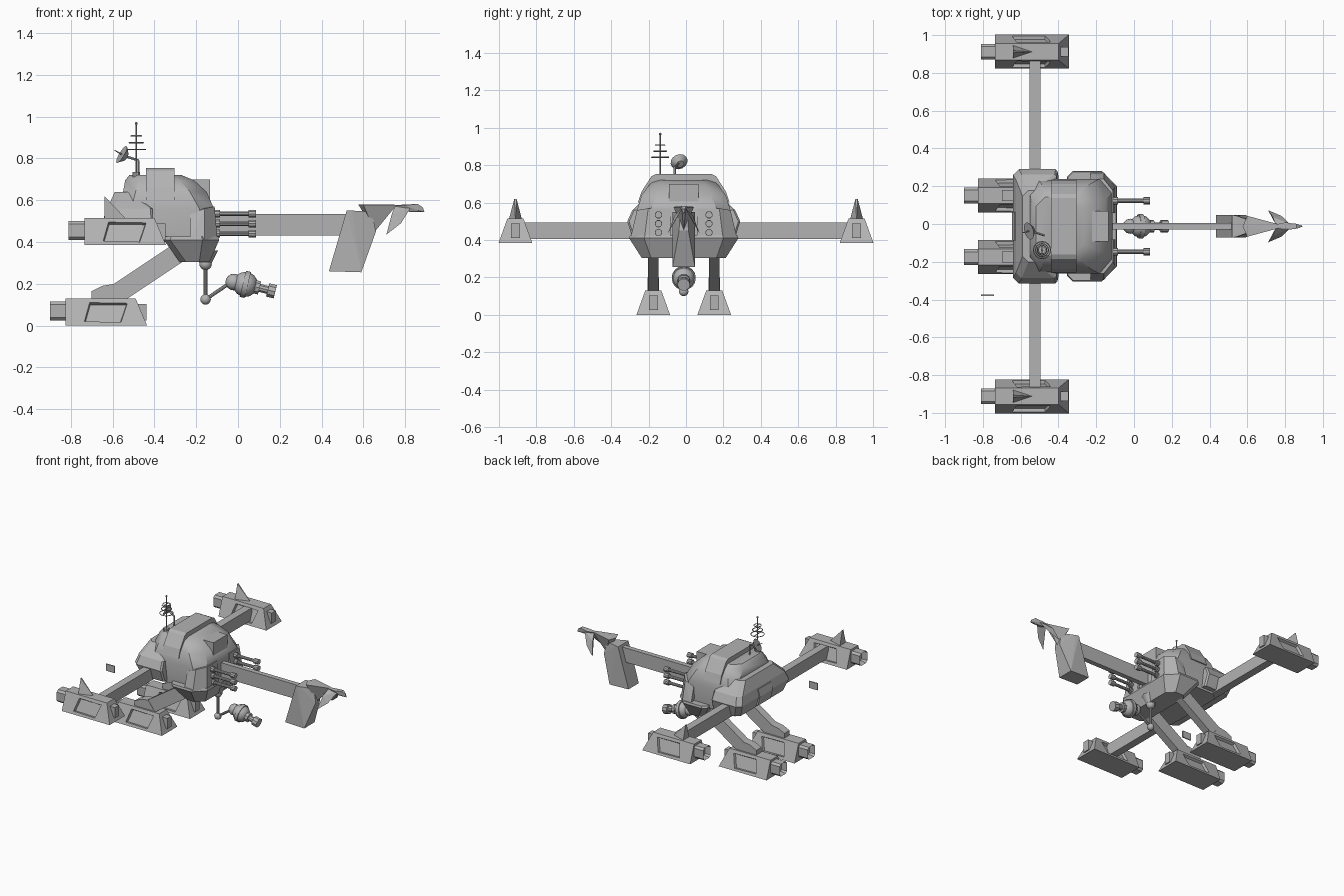
import bpy, bmesh
from math import radians
from mathutils import Vector

if bpy.data.objects.get("Cube"):
    bpy.data.objects.remove(bpy.data.objects["Cube"])

MID = -0.012  # centreline of the hull

grey = bpy.data.materials.new("plain grey")
grey.use_nodes = True
COLOUR = (0.45, 0.45, 0.45, 1)
grey.diffuse_color = COLOUR
grey.node_tree.nodes["Principled BSDF"].inputs["Base Color"].default_value = COLOUR


def finish(name, bm, smooth=False):
    bmesh.ops.recalc_face_normals(bm, faces=bm.faces)
    me = bpy.data.meshes.new(name)
    bm.to_mesh(me)
    bm.free()
    me.materials.append(grey)
    ob = bpy.data.objects.new(name, me)
    bpy.context.collection.objects.link(ob)
    if smooth:
        bpy.ops.object.select_all(action='DESELECT')
        ob.select_set(True)
        bpy.context.view_layer.objects.active = ob
        bpy.ops.object.shade_smooth_by_angle(angle=radians(35))
    return ob


def solid(points):
    """Convex solid with flat faces merged."""
    bm = bmesh.new()
    for p in points:
        bm.verts.new(p)
    bmesh.ops.convex_hull(bm, input=bm.verts[:])
    bmesh.ops.dissolve_limit(bm, angle_limit=0.01, verts=bm.verts[:], edges=bm.edges[:])
    return bm


def hull(name, points):
    return finish(name, solid(points))


def box_points(x0, x1, y, hy, z0, z1):
    return [(x, y + s * hy, z) for x in (x0, x1) for s in (-1, 1) for z in (z0, z1)]


def slab(name, profile, y, hy):
    """Side profile (x, z) given thickness along y."""
    return hull(name, [(x, y + s * hy, z) for x, z in profile for s in (-1, 1)])


def loft(name, rings, smooth=False):
    """Stack of chamfered rectangles: z, x back, x front, half width, chamfers."""
    bm = bmesh.new()
    loops = []
    for z, x0, x1, hy, cb, cf in rings:
        half = [(x0, hy - cb), (x0 + cb, hy), (x1 - cf, hy), (x1, hy - cf)]
        ring = half + [(x, -y) for x, y in reversed(half)]
        loops.append([bm.verts.new((x, MID + y, z)) for x, y in ring])
    for a, b in zip(loops, loops[1:]):
        for i in range(8):
            j = (i + 1) % 8
            bm.faces.new((a[i], a[j], b[j], b[i]))
    bm.faces.new(loops[0])
    bm.faces.new(loops[-1])
    return finish(name, bm, smooth)


def rod(name, a, b, r, r2=None, sides=10):
    a, b = Vector(a), Vector(b)
    bm = bmesh.new()
    bmesh.ops.create_cone(bm, cap_ends=True, segments=sides, radius1=r,
                          radius2=r if r2 is None else r2, depth=(b - a).length)
    turn = Vector((0, 0, 1)).rotation_difference(b - a).to_matrix().to_4x4()
    bm.transform(turn)
    bmesh.ops.translate(bm, verts=bm.verts, vec=(a + b) / 2)
    return finish(name, bm, True)


def ball(name, centre, r, sides=12):
    bm = bmesh.new()
    bmesh.ops.create_uvsphere(bm, u_segments=sides, v_segments=8, radius=r)
    bmesh.ops.translate(bm, verts=bm.verts, vec=centre)
    return finish(name, bm, True)


def pod(name, x, y, z):
    """Thruster pod with recessed side panels, nose block and nozzle."""
    bm = solid([(x + dx, y + s * hy, z + dz) for s in (-1, 1)
                for dx, hy, dz in ((0, .09, 0), (.39, .09, 0), (0, .043, .13), (.335, .043, .13))])
    bm.normal_update()
    sides = [f for f in bm.faces if abs(f.normal.y) > 0.8]
    bmesh.ops.inset_individual(bm, faces=sides, thickness=0.03)
    for f in sides:
        mid = f.calc_center_median()
        for v in f.verts:
            high = v.co.z > mid.z
            if v.co.x < mid.x:
                v.co.x = x + (.115 if high else .09)
            else:
                v.co.x = x + (.295 if high else .265)
    bmesh.ops.inset_individual(bm, faces=sides, thickness=0.006, depth=-0.018)
    finish(name, bm)
    hull(name + "_nose_block", box_points(x + .3, x + .388, y, .024, z + .025, z + .103))
    nozzle = solid(box_points(x - .075, x + .01, y, .042, z + .025, z + .115))
    bmesh.ops.bevel(nozzle, geom=[e for e in nozzle.edges
                                 if abs(e.verts[0].co.x - e.verts[1].co.x) > .05],
                    offset=0.014, segments=1, affect='EDGES')
    nozzle.normal_update()
    back = [f for f in nozzle.faces if f.normal.x < -0.9]
    bmesh.ops.inset_individual(nozzle, faces=back, thickness=0.01, depth=-0.04)
    finish(name + "_nozzle", nozzle)


# Main cabin
loft("cabin", [(.40, -.55, -.12, .24, .05, .06), (.56, -.56, -.115, .25, .05, .07),
               (.64, -.55, -.15, .225, .06, .08), (.695, -.54, -.21, .185, .06, .07),
               (.72, -.52, -.27, .155, .05, .06)], True)
# Rear armour block
loft("rear_armour", [(.415, -.61, -.40, .275, .03, .01), (.50, -.64, -.405, .302, .03, .01),
                     (.56, -.625, -.41, .275, .03, .01), (.64, -.59, -.52, .19, .03, .01)])
hull("rear_hatch", [(-.647, MID + s * .075, .50) for s in (-1, 1)]
     + [(x, MID + s * .075, z) for s in (-1, 1) for x, z in ((-.62, .43), (-.63, .43), (-.632, .55), (-.62, .55))])
# Roof saddle plate
arch = [(.245, .60), (.225, .66), (.172, .742), (.15, .753)]
hull("roof_plate", [(x, MID + s * y, z) for x in (-.44, -.305) for s in (-1, 1) for y, z in arch])
hull("front_window_box", box_points(-.26, -.135, MID, .08, .56, .70))
# Lower front hull and gun cheeks
loft("lower_skirt", [(.305, -.28, -.135, .225, .03, .05), (.41, -.355, -.09, .292, .03, .08),
                     (.425, -.35, -.095, .288, .03, .08)])
for s, side in ((1, "left"), (-1, "right")):
    hull(side + "_gun_cheek", [(x, MID + s * y, z) for x, y, z in (
        (-.23, .285, .41), (-.16, .285, .41), (-.098, .21, .41), (-.098, .07, .41),
        (-.23, .25, .53), (-.16, .25, .56), (-.112, .19, .57), (-.112, .07, .57), (-.23, .07, .56))])
    # Triple guns
    for i in range(3):
        y, z = MID + s * .135, .44 + i * .0475
        rod(f"{side}_gun_barrel_{i}", (-.13, y, z), (.06, y, z), .011)
        rod(f"{side}_gun_collar_{i}", (-.12, y, z), (-.085, y, z), .02)
        rod(f"{side}_gun_muzzle_{i}", (.05, y, z), (.085, y, z), .019)

    # Outer pod with tail fin
    pod(side + "_outer_pod", -.735, s * .912, .385)
    hull(side + "_fin", [(-.64, s * .912 + .035, .51), (-.64, s * .912 - .035, .51),
                         (-.535, s * .912, .51), (-.64, s * .912 + .006, .62),
                         (-.64, s * .912 - .006, .62)])
    # Lower pod and its strut
    y = MID + s * .163
    pod(side + "_lower_pod", -.825, y, 0)
    slab(side + "_leg", [(-.60, .195), (-.27, .415), (-.22, .335), (-.535, .125)], y, .028)
    slab(side + "_ankle", [(-.70, .12), (-.70, .165), (-.65, .19), (-.59, .2), (-.53, .12)], y, .03)

hull("cross_arm", box_points(-.552, -.495, 0, .87, .405, .495))
hull("loose_plate", box_points(-.81, -.74, -.377, .004, .425, .475))

# Front boom, blade and figurehead
hull("boom", box_points(-.2, .56, MID, .018, .43, .535))
hull("boom_blade", [(x, MID + s * hy, z) for s in (-1, 1) for x, hy, z in (
    (.435, .06, .26), (.59, .06, .255), (.52, .06, .55), (.545, .055, .55),
    (.66, .025, .45), (.64, .02, .545))])
hull("spearhead", [(.575, MID, .58), (.60, MID + .055, .578), (.60, MID - .055, .578),
                   (.76, MID + .012, .578), (.76, MID - .012, .578), (.655, MID, .45)])
hull("bird_body", [(x, MID + s * y, z) for s in (-1, 1) for x, y, z in (
    (.72, .004, .575), (.80, .02, .575), (.86, .013, .582), (.80, .008, .545),
    (.885, .004, .565), (.892, .002, .543), (.865, .01, .55))])
for s, side in ((1, "left"), (-1, "right")):
    hull(side + "_bird_wing", [(x, MID + s * y, z) for x, y, z in (
        (.83, .008, .57), (.75, .01, .57), (.735, .05, .53), (.71, .085, .435),
        (.78, .055, .49), (.80, .03, .53))])

# Hanging turret
JOINT, KNEE, EYE = Vector((-.155, MID, .295)), Vector((-.155, MID, .125)), Vector((.035, MID, .197))
AIM = Vector((.97, 0, -.24))
rod("turret_mount", (-.155, MID, .36), (-.155, MID, .30), .06, .03)
ball("turret_joint", JOINT, .03)
rod("turret_drop_rod", JOINT, KNEE, .009)
ball("turret_knee", KNEE, .025)
rod("turret_link_rod", KNEE, (-.03, MID, .21), .009)
ball("turret_rear_ball", (-.02, MID, .208), .04)
ball("turret_ball", EYE, .06)
rod("turret_band", EYE - AIM * .012, EYE + AIM * .012, .064, sides=16)
rod("turret_barrel", EYE + AIM * .04, EYE + AIM * .125, .02)
rod("turret_collar", EYE + AIM * .045, EYE + AIM * .07, .034)
rod("turret_muzzle", EYE + AIM * .11, EYE + AIM * .148, .034)

# Ringed mast
MX, MY = -.487, -.138
rod("mast_base", (MX, MY, .70), (MX, MY, .735), .02)
rod("mast", (MX, MY, .72), (MX, MY, .965), .004, sides=6)
ball("mast_tip", (MX, MY, .967), .007, 8)
for i, (z, r) in enumerate(((.843, .045), (.875, .034), (.908, .025))):
    bpy.ops.mesh.primitive_torus_add(location=(MX, MY, z), major_radius=r, minor_radius=.003,
                                     major_segments=16, minor_segments=5)
    ring = bpy.context.object
    ring.name = f"mast_ring_{i}"
    ring.data.materials.append(grey)
    rod(f"mast_spoke_{i}", (MX, MY - r, z), (MX, MY + r, z), .003, sides=5)

# Dish
DISH, FACE = Vector((-.55, -.035, .815)), Vector((-.83, -.25, .5))
rod("dish_post", (-.477, -.06, .70), (-.477, -.06, .79), .006, sides=6)
rod("dish_arm", (-.477, -.06, .79), DISH, .006, sides=6)
rod("dish", DISH - FACE * .018, DISH + FACE * .008, .02, .047, 14)
rod("dish_feed", DISH, DISH + FACE * .05, .005, .002, 6)
